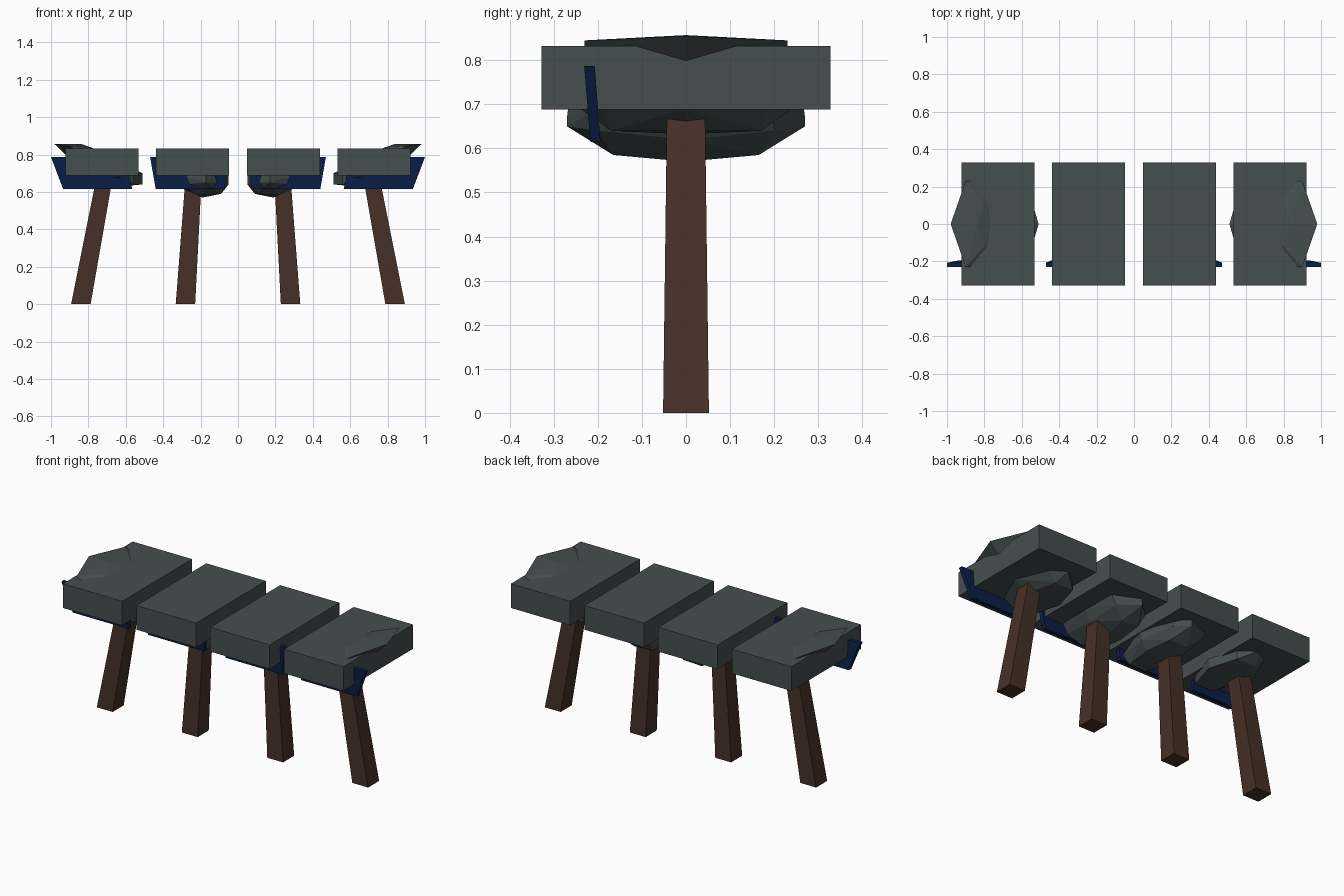
import bpy, bmesh

if "Cube" in bpy.data.objects:
    bpy.data.objects.remove(bpy.data.objects["Cube"])


def material(name, rgb):
    m = bpy.data.materials.new(name)
    m.diffuse_color = (*rgb, 1)
    m.use_nodes = True
    m.node_tree.nodes["Principled BSDF"].inputs["Base Color"].default_value = m.diffuse_color
    return m


GREY = material("slate grey", (0.060, 0.077, 0.077))
BROWN = material("dark brown", (0.062, 0.029, 0.020))
BLUE = material("navy blue", (0.003, 0.014, 0.065))


def hull(name, points, mat, side):
    """Flat-faced convex solid; side = -1 mirrors it across x = 0."""
    bm = bmesh.new()
    for x, y, z in points:
        bm.verts.new((x * side, y, z))
    res = bmesh.ops.convex_hull(bm, input=bm.verts)
    loose = [v for v in bm.verts if not v.link_faces]
    bmesh.ops.delete(bm, geom=loose, context='VERTS')
    bmesh.ops.dissolve_limit(bm, angle_limit=0.01, verts=bm.verts, edges=bm.edges)
    bmesh.ops.recalc_face_normals(bm, faces=bm.faces)
    me = bpy.data.meshes.new(name)
    bm.to_mesh(me)
    bm.free()
    me.materials.append(mat)
    ob = bpy.data.objects.new(name, me)
    bpy.context.collection.objects.link(ob)


def loft(lo, hi):
    """Corners of two horizontal rectangles (x0, x1, y0, y1, z)."""
    return [(x, y, r[4]) for r in (lo, hi) for x in r[:2] for y in r[2:4]]


def both_y(points):
    return points + [(x, -y, z) for x, y, z in points if y]


# faceted lumps, half of each (y >= 0)
OUTER_LUMP = both_y([
    (.98, 0, .855), (.90, .23, .845), (.84, 0, .857), (.80, .12, .84),
    (.77, 0, .832), (.51, 0, .70), (.51, 0, .64), (.56, .17, .64),
    (.56, .17, .69), (.60, 0, .632), (.68, .17, .64), (.72, 0, .64),
    (.65, .24, .69), (.81, 0, .69), (.80, .23, .77)])
INNER_LUMP = both_y([
    (.05, 0, .64), (.05, 0, .72), (.09, 0, .59), (.19, 0, .57),
    (.11, .165, .59), (.22, .165, .585), (.30, 0, .62), (.34, 0, .675),
    (.17, .27, .65), (.17, .27, .67), (.29, .20, .64), (.32, .20, .69),
    (.09, .20, .65), (.18, .26, .75)])

for side, label in ((-1, "left"), (1, "right")):
    # top slabs
    for pos, x0, x1 in (("outer", .532, .922), ("inner", .047, .438)):
        hull(f"{label}_{pos}_slab",
             loft((x0, x1, -.328, .328, .688), (x0, x1, -.328, .328, .832)), GREY, side)
    # splayed, slightly tapered legs
    for pos, xb, xt in (("outer", .84, .709), ("inner", .281, .236)):
        hull(f"{label}_{pos}_leg",
             loft((xb - .052, xb + .052, -.052, .052, 0),
                  (xt - .043, xt + .043, -.043, .043, .70)), BROWN, side)
    # leaning strips behind the front edge
    hull(f"{label}_outer_strip",
         loft((.565, .935, -.217, -.194, .615), (.60, 1.0, -.231, -.207, .787)), BLUE, side)
    hull(f"{label}_inner_strip",
         loft((.07, .44, -.217, -.194, .615), (.06, .47, -.231, -.207, .787)), BLUE, side)
    # lumps under and through the slabs
    hull(f"{label}_outer_lump", OUTER_LUMP, GREY, side)
    hull(f"{label}_inner_lump", INNER_LUMP, GREY, side)
